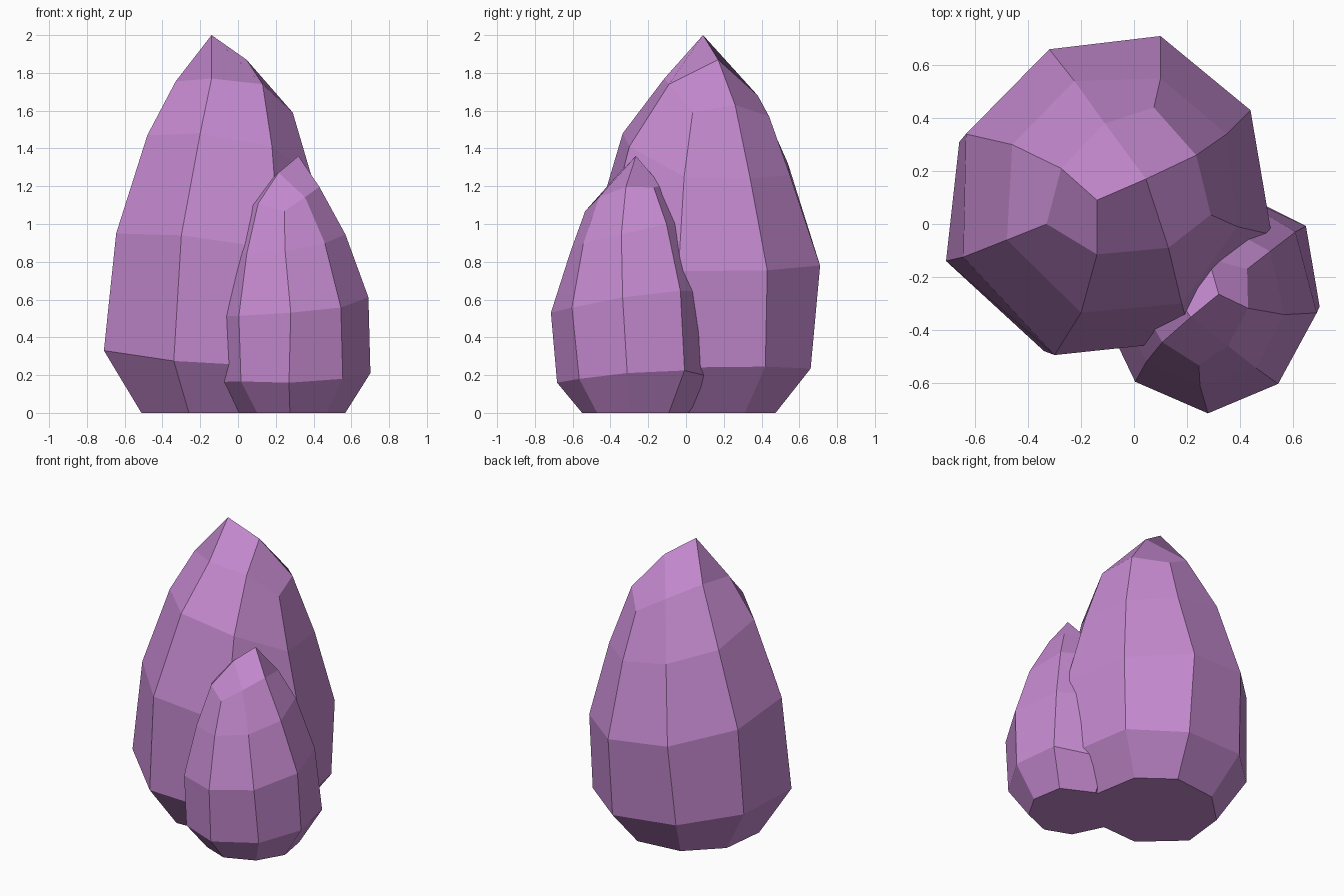
import bpy, bmesh, math
from mathutils import Matrix, Vector

if "Cube" in bpy.data.objects:
    bpy.data.objects.remove(bpy.data.objects["Cube"])

mat = bpy.data.materials.new("lilac crystal")
mat.diffuse_color = (0.55, 0.25, 0.62, 1)
mat.use_nodes = True
mat.node_tree.nodes["Principled BSDF"].inputs["Base Color"].default_value = mat.diffuse_color

# Four irregular rings of eight corners, counter-clockwise from the right back
FOOT = [(.42, .42, .245), (.10, .66, .235), (-.35, .61, .265), (-.66, .31, .31),
        (-.71, -.14, .33), (-.34, -.48, .275), (.19, -.45, .245), (.50, -.04, .24)]
WAIST = [(.44, .43, .755), (.10, .71, .78), (-.32, .66, .82), (-.635, .34, .90),
         (-.645, -.125, .95), (-.30, -.495, .94), (.22, -.44, .865), (.52, -.04, .75)]
SHOULDER = [(.35, .34, 1.24), (.10, .55, 1.26), (-.225, .54, 1.32), (-.46, .30, 1.39),
            (-.48, -.06, 1.47), (-.20, -.335, 1.48), (.18, -.30, 1.41), (.39, -.01, 1.25)]
NECK = [(.235, .26, 1.63), (.075, .44, 1.57), (-.11, .38, 1.68), (-.275, .21, 1.76),
        (-.33, .0, 1.755), (-.14, -.115, 1.77), (.13, -.09, 1.74), (.29, .035, 1.59)]
APEX, SIDE_PEAK = (-.14, .09, 2.0), (.045, .17, 1.87)
CENTRE = Vector((-.09, .08, 0))


def crystal(name, matrix):
    bm = bmesh.new()
    # flat base is the foot ring drawn in to the ground
    base = [CENTRE + .68 * (Vector((x, y, 0)) - CENTRE) for x, y, z in FOOT]
    rings = [[bm.verts.new(p) for p in ring]
             for ring in (base, FOOT, WAIST, SHOULDER, NECK)]
    bm.faces.new(rings[0][::-1])
    for lo, hi in zip(rings, rings[1:]):
        for i in range(8):
            j = (i + 1) % 8
            bm.faces.new((lo[i], lo[j], hi[j], hi[i]))
    # five facets around the two peaks
    a, s, n = bm.verts.new(APEX), bm.verts.new(SIDE_PEAK), rings[-1]
    for f in ((a, s, n[2], n[3]), (a, n[3], n[4], n[5]), (a, n[5], n[6], s),
              (s, n[6], n[7], n[0]), (s, n[0], n[1], n[2])):
        bm.faces.new(f)
    bmesh.ops.recalc_face_normals(bm, faces=bm.faces)
    me = bpy.data.meshes.new(name)
    bm.to_mesh(me)
    bm.free()
    me.transform(matrix)
    me.materials.append(mat)
    ob = bpy.data.objects.new(name, me)
    bpy.context.collection.objects.link(ob)


# Large crystal, and a smaller turned copy beside it
crystal("large_crystal", Matrix.Identity(4))
crystal("small_crystal",
        Matrix.Translation((.32, -.265, 0)) @ Matrix.Rotation(math.radians(196), 4, 'Z')
        @ Matrix.Scale(.68, 4) @ Matrix.Translation((.14, -.09, 0)))
